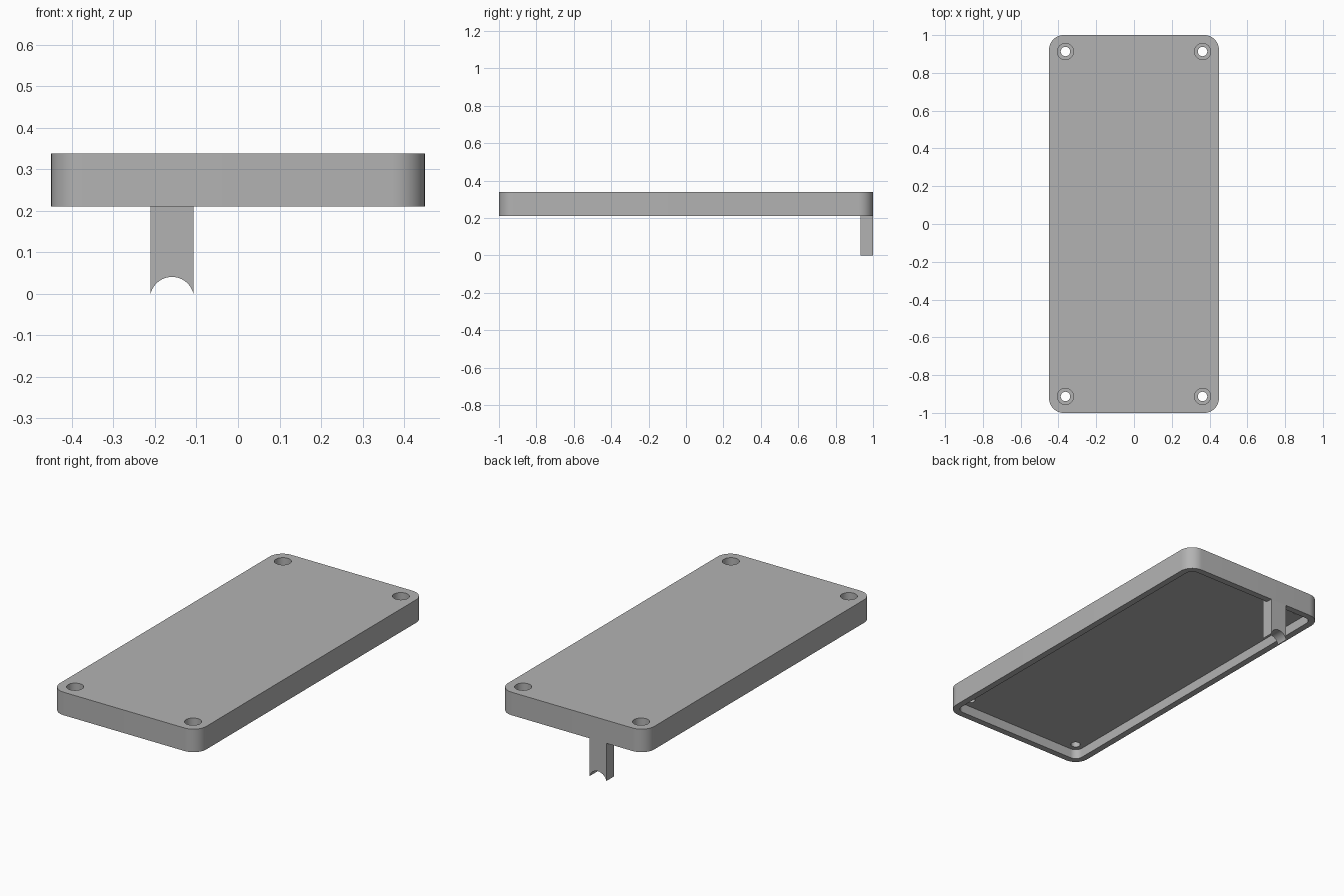
import bpy, bmesh
from math import sin, cos, pi, radians, asin

if "Cube" in bpy.data.objects:
    bpy.data.objects.remove(bpy.data.objects["Cube"], do_unlink=True)

BOTTOM, FLOOR, TOP = 0.21, 0.264, 0.338
WALL, RADIUS = 0.036, 0.078

grey = bpy.data.materials.new("plain grey")
grey.use_nodes = True
grey.diffuse_color = (0.45, 0.45, 0.45, 1)
grey.node_tree.nodes["Principled BSDF"].inputs["Base Color"].default_value = grey.diffuse_color


def prism(name, outline, offset):
    """Extrude a closed outline of 3D points along an offset."""
    bm = bmesh.new()
    face = bm.faces.new([bm.verts.new(p) for p in outline])
    new = bmesh.ops.extrude_face_region(bm, geom=[face])["geom"]
    bmesh.ops.translate(bm, vec=offset, verts=[v for v in new if isinstance(v, bmesh.types.BMVert)])
    bmesh.ops.recalc_face_normals(bm, faces=bm.faces)
    mesh = bpy.data.meshes.new(name)
    bm.to_mesh(mesh)
    bm.free()
    mesh.materials.append(grey)
    obj = bpy.data.objects.new(name, mesh)
    bpy.context.collection.objects.link(obj)
    return obj


def rounded_slab(name, half_x, half_y, radius, z0, z1, steps=12):
    points = []
    for quarter, (sx, sy) in enumerate([(1, 1), (-1, 1), (-1, -1), (1, -1)]):
        for i in range(steps + 1):
            a = (quarter + i / steps) * pi / 2
            points.append((sx * (half_x - radius) + radius * cos(a),
                           sy * (half_y - radius) + radius * sin(a), z0))
    return prism(name, points, (0, 0, z1 - z0))


def disc(name, x, y, radius, z0, z1, sides=40):
    ring = [(x + radius * cos(2 * pi * i / sides), y + radius * sin(2 * pi * i / sides), z0)
            for i in range(sides)]
    return prism(name, ring, (0, 0, z1 - z0))


def select(obj):
    bpy.ops.object.select_all(action="DESELECT")
    obj.select_set(True)
    bpy.context.view_layer.objects.active = obj


def cut(obj, cutter):
    mod = obj.modifiers.new("cut", "BOOLEAN")
    mod.operation, mod.solver, mod.object = "DIFFERENCE", "EXACT", cutter
    select(obj)
    bpy.ops.object.modifier_apply(modifier=mod.name)
    bpy.data.objects.remove(cutter, do_unlink=True)


# Lid: rounded slab, hollow underneath
lid = rounded_slab("lid", 0.45, 1.0, RADIUS, BOTTOM, TOP)
cut(lid, rounded_slab("cavity", 0.45 - WALL, 1.0 - WALL, RADIUS - WALL, BOTTOM - 0.1, FLOOR))

# Counterbored screw holes in the four corners
for sx in (-1, 1):
    for sy in (-1, 1):
        x, y = sx * 0.363, sy * 0.913
        cut(lid, disc("screw_hole", x, y, 0.025, BOTTOM, TOP + 0.1))
        cut(lid, disc("screw_recess", x, y, 0.043, TOP - 0.04, TOP + 0.1))

# Cable clamp leg: hangs from the back wall, with a round notch at its tip
MID, HALF, NOTCH, CENTRE = -0.159, 0.0515, 0.053, -0.0125
spread = asin(HALF / NOTCH)
profile = [(MID + NOTCH * sin(t), 1.0, CENTRE + NOTCH * cos(t))
           for t in (spread * (1 - i / 12) for i in range(25))]
profile += [(MID - HALF, 1.0, FLOOR), (MID + HALF, 1.0, FLOOR)]
leg = prism("clamp_leg", profile, (0, -0.068, 0))

for obj in (lid, leg):
    select(obj)
    bpy.ops.object.shade_smooth_by_angle(angle=radians(30))
